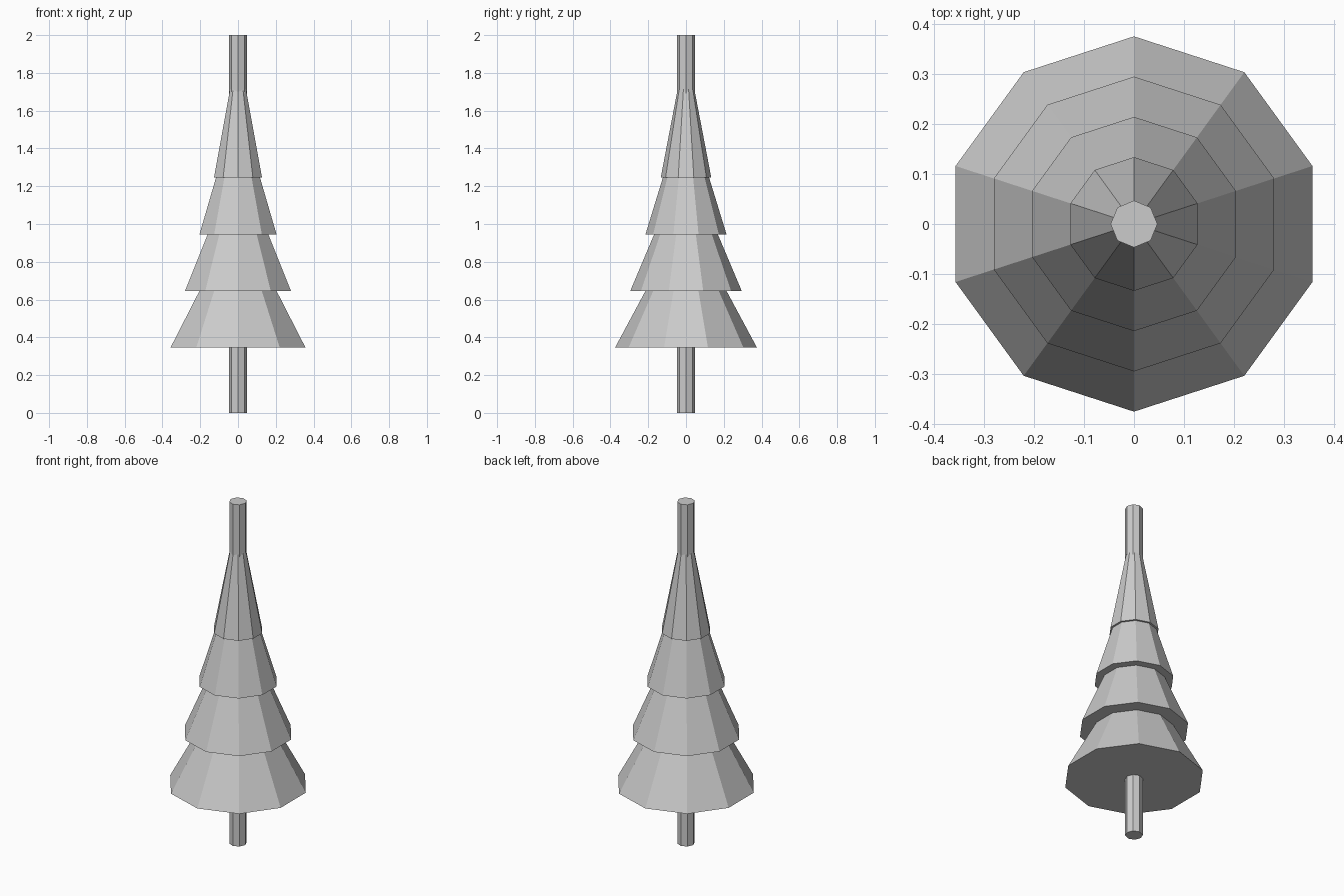
import bpy

if "Cube" in bpy.data.objects:
    bpy.data.objects.remove(bpy.data.objects["Cube"])

# Trunk: octagonal pole running the full height
bpy.ops.mesh.primitive_cylinder_add(vertices=8, radius=0.047, depth=2.0, location=(0, 0, 1.0))
bpy.context.object.name = "trunk"

# Foliage: four ten-sided cones of equal height, shrinking upward
HEIGHT = 0.70
for i in range(4):
    base_z = 0.345 + 0.30 * i
    bpy.ops.mesh.primitive_cone_add(
        vertices=10, radius1=0.376 - 0.0807 * i, radius2=0, depth=HEIGHT,
        location=(0, 0, base_z + HEIGHT / 2))
    bpy.context.object.name = f"foliage_tier_{i + 1}"
